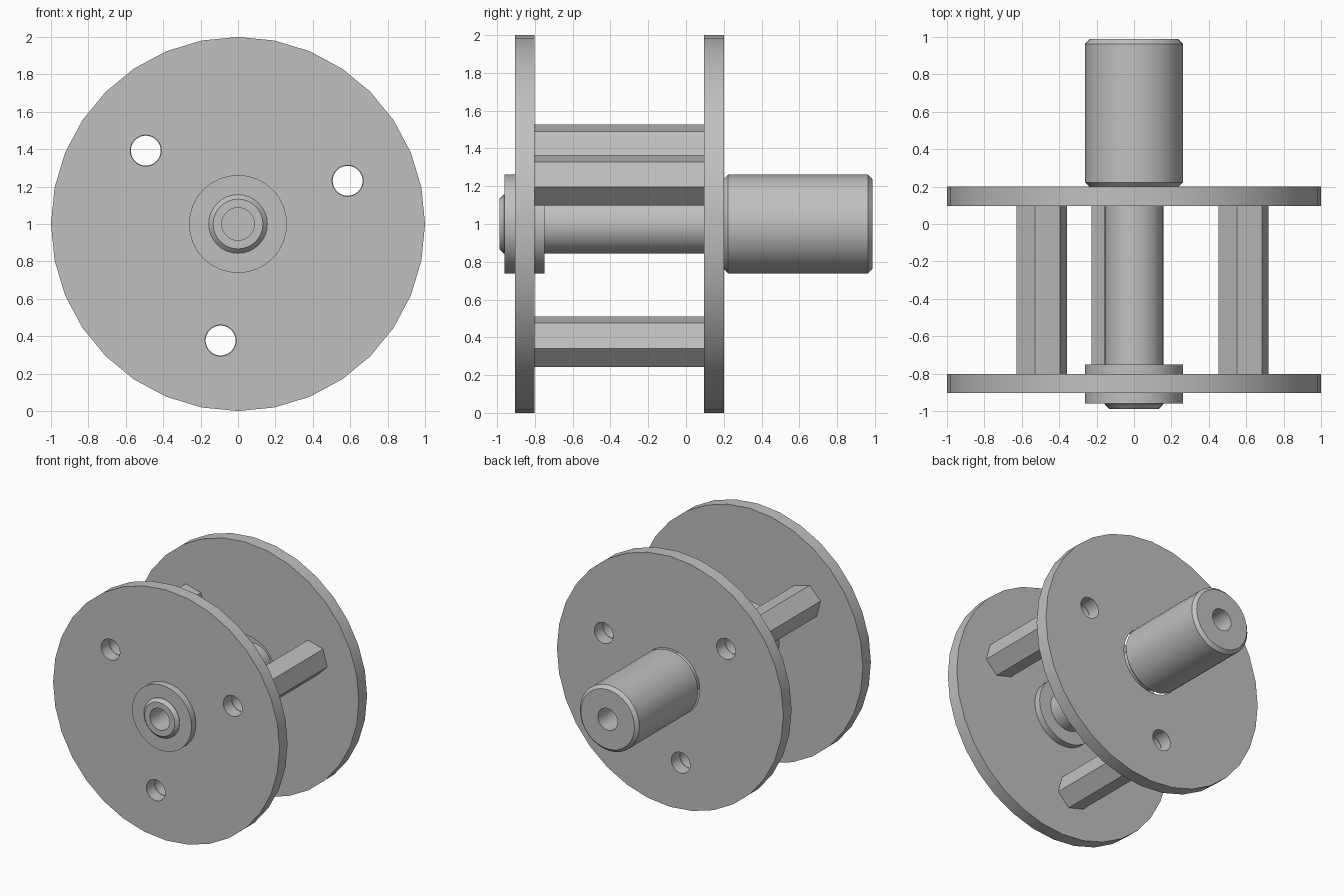
import bpy, bmesh
from math import cos, sin, pi, radians
from mathutils import Vector

if "Cube" in bpy.data.objects:
    bpy.data.objects.remove(bpy.data.objects["Cube"])

metal = bpy.data.materials.new("grey_metal")
metal.use_nodes = True
GREY = (0.53, 0.53, 0.53, 1)
metal.diffuse_color = GREY
metal.node_tree.nodes["Principled BSDF"].inputs["Base Color"].default_value = GREY

FRONT, BACK = (-0.904, -0.803), (0.096, 0.2)   # plate extents along y
SHAFT_R, HUB_R = 0.157, 0.262
STANDOFFS = [(0.63 * cos(radians(a)), 0.63 * sin(radians(a)))
             for a in (21.5, 141.5, 261.5)]


def lathe(name, profile, sides=32, turn=0.0, at=(0, 0), closed=False):
    """Spin (radius, y) points around the y axis at an (x, z) offset from the hub."""
    bm = bmesh.new()
    rings = []
    for r, y in profile:
        if r == 0:
            rings.append([bm.verts.new((0, y, 0))] * sides)
        else:
            rings.append([bm.verts.new((r * cos(turn + 2 * pi * i / sides), y,
                                        r * sin(turn + 2 * pi * i / sides)))
                          for i in range(sides)])
    pairs = list(zip(rings, rings[1:]))
    if closed:
        pairs.append((rings[-1], rings[0]))
    for a, b in pairs:
        for i in range(sides):
            j = (i + 1) % sides
            bm.faces.new(dict.fromkeys((a[i], a[j], b[j], b[i])))
    bmesh.ops.translate(bm, verts=bm.verts, vec=Vector((at[0], 0, 1 + at[1])))
    bmesh.ops.recalc_face_normals(bm, faces=bm.faces)
    mesh = bpy.data.meshes.new(name)
    bm.to_mesh(mesh)
    bm.free()
    mesh.materials.append(metal)
    obj = bpy.data.objects.new(name, mesh)
    bpy.context.collection.objects.link(obj)
    return obj


def rod(name, r, y0, y1, **kw):
    return lathe(name, [(0, y0), (r, y0), (r, y1), (0, y1)], **kw)


def cut(obj, cutters):
    """Subtract every cutter, then discard the cutters."""
    bpy.context.view_layer.objects.active = obj
    for c in cutters:
        mod = obj.modifiers.new("hole", "BOOLEAN")
        mod.operation, mod.solver, mod.object = "DIFFERENCE", "EXACT", c
        bpy.ops.object.modifier_apply(modifier=mod.name)
        bpy.data.objects.remove(c)
    return obj


parts = []

# End plates with a hub opening and three bolt holes
for name, (y0, y1) in (("front_plate", FRONT), ("back_plate", BACK)):
    plate = lathe(name, [(HUB_R, y0), (1, y0), (1, y1), (HUB_R, y1)], closed=True)
    parts.append(cut(plate, [rod("cutter", 0.083, y0 - 0.1, y1 + 0.1, at=p)
                             for p in STANDOFFS]))

# Bored hexagonal standoffs between the plates
for i, p in enumerate(STANDOFFS):
    hexagon = rod(f"standoff_{i + 1}", 0.139, FRONT[1], BACK[0],
                  sides=6, turn=radians(45), at=p)
    parts.append(cut(hexagon, [rod("cutter", 0.08, -1, 1, at=p)]))

# Bushing seated in the front plate
parts.append(lathe("front_bushing", [(SHAFT_R, -0.96), (HUB_R, -0.96),
                                     (HUB_R, -0.75), (SHAFT_R, -0.75)], closed=True))

# Stepped shaft with chamfered ends and a blind centre hole at each end
parts.append(lathe("drive_shaft", [
    (0, -0.7), (0.087, -0.7), (0.087, -0.988), (0.133, -0.988), (SHAFT_R, -0.963),
    (SHAFT_R, 0.198), (0.237, 0.198), (HUB_R, 0.223), (HUB_R, 0.963),
    (0.237, 0.988), (0.087, 0.988), (0.087, 0.7), (0, 0.7)]))

# Smooth round walls, crisp edges
bpy.ops.object.select_all(action="DESELECT")
for obj in parts:
    obj.select_set(True)
bpy.context.view_layer.objects.active = parts[0]
bpy.ops.object.shade_smooth_by_angle(angle=radians(30))
